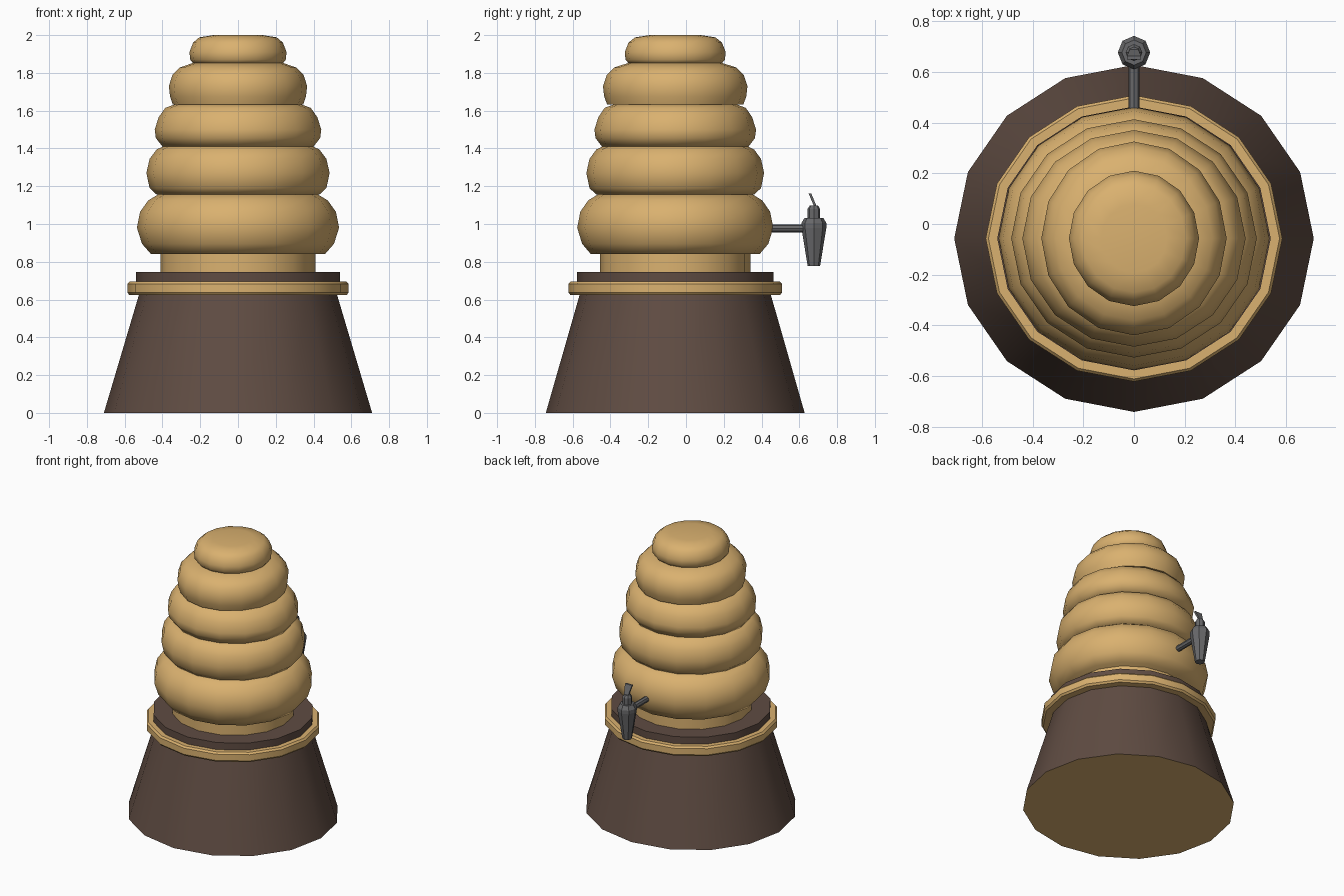
import bpy, bmesh, math
from mathutils import Vector

if "Cube" in bpy.data.objects:
    bpy.data.objects.remove(bpy.data.objects["Cube"])

CY = -0.057  # axis of the hive in y


def material(name, rgb):
    m = bpy.data.materials.new(name)
    m.diffuse_color = (*rgb, 1)
    m.use_nodes = True
    m.node_tree.nodes["Principled BSDF"].inputs["Base Color"].default_value = m.diffuse_color
    return m


TAN = material("tan", (0.70, 0.44, 0.16))
BROWN = material("brown", (0.115, 0.072, 0.055))
METAL = material("metal", (0.14, 0.14, 0.145))


def finish(name, bm, mat, angle):
    bmesh.ops.recalc_face_normals(bm, faces=bm.faces)
    me = bpy.data.meshes.new(name)
    bm.to_mesh(me)
    bm.free()
    ob = bpy.data.objects.new(name, me)
    bpy.context.collection.objects.link(ob)
    me.materials.append(mat)
    if angle:
        bpy.ops.object.select_all(action='DESELECT')
        ob.select_set(True)
        bpy.context.view_layer.objects.active = ob
        bpy.ops.object.shade_smooth_by_angle(angle=math.radians(angle))
    return ob


def turned(name, profile, mat, ratio=0.965, sides=16, y=CY, angle=35):
    """Closed solid of revolution from (radius, z) pairs, y radius scaled by ratio."""
    bm = bmesh.new()
    rings = []
    for r, z in profile:
        rings.append([bm.verts.new((r * math.cos(a), y + r * ratio * math.sin(a), z))
                      for a in (2 * math.pi * i / sides for i in range(sides))])
    for lo, hi in zip(rings, rings[1:]):
        for i in range(sides):
            j = (i + 1) % sides
            bm.faces.new((lo[i], lo[j], hi[j], hi[i]))
    bm.faces.new(rings[0][::-1])
    bm.faces.new(rings[-1])
    return finish(name, bm, mat, angle)


# Tapered stand with a tan underside
stand = turned("stand", [(0.71, 0), (0.523, 0.63)], BROWN)
stand.data.materials.append(TAN)
for p in stand.data.polygons:
    if p.normal.z < -0.9:
        p.material_index = 1

# Rim, plate and neck
turned("rim", [(0.575, 0.624), (0.586, 0.637), (0.586, 0.682), (0.575, 0.695)], TAN)
turned("plate", [(0.54, 0.69), (0.54, 0.746)], BROWN)
turned("neck", [(0.411, 0.74), (0.411, 0.86)], TAN, 0.97)

# Stacked rounded tiers
tiers = [
    ([(0.46, 0.84), (0.508, 0.895), (0.535, 0.98), (0.518, 1.065), (0.475, 1.125), (0.42, 1.158)], 0.97),
    ([(0.43, 1.155), (0.468, 1.19), (0.485, 1.27), (0.468, 1.345), (0.43, 1.395), (0.39, 1.413)], 0.97),
    ([(0.40, 1.41), (0.435, 1.455), (0.441, 1.50), (0.42, 1.565), (0.385, 1.615), (0.33, 1.635)], 0.97),
    ([(0.345, 1.632), (0.36, 1.675), (0.366, 1.73), (0.347, 1.79), (0.31, 1.828), (0.24, 1.852)], 1.045),
    ([(0.235, 1.848), (0.253, 1.87), (0.257, 1.91), (0.238, 1.96), (0.205, 1.988), (0.13, 2.0)], 1.04),
]
for n, (profile, ratio) in enumerate(tiers, 1):
    turned(f"tier_{n}", profile, TAN, ratio, angle=55)

# Tap: spout body and knob
turned("tap_spout", [(0.032, 0.777), (0.064, 0.98), (0.064, 1.005), (0.048, 1.033)],
       METAL, 1.03, 8, 0.677, 0)
turned("tap_knob", [(0.033, 1.03), (0.033, 1.08), (0.022, 1.098)], METAL, 1, 8, 0.677, 0)

# Tap pipe running into the hive
bm = bmesh.new()
bmesh.ops.create_cone(bm, cap_ends=True, segments=8, radius1=0.021, radius2=0.021, depth=0.27)
for v in bm.verts:
    v.co = Vector((v.co.x, 0.535 + v.co.z, 0.977 + v.co.y))
finish("tap_pipe", bm, METAL, 0)

# Tap lever: flat paddle widening to its tip
bm = bmesh.new()
bmesh.ops.create_cube(bm, size=1)
for v in bm.verts:
    top = v.co.z > 0
    v.co = Vector((v.co.x * (0.056 if top else 0.03),
                   (0.656 if top else 0.687) + v.co.y * 0.014,
                   1.162 if top else 1.088))
finish("tap_lever", bm, METAL, 0)
